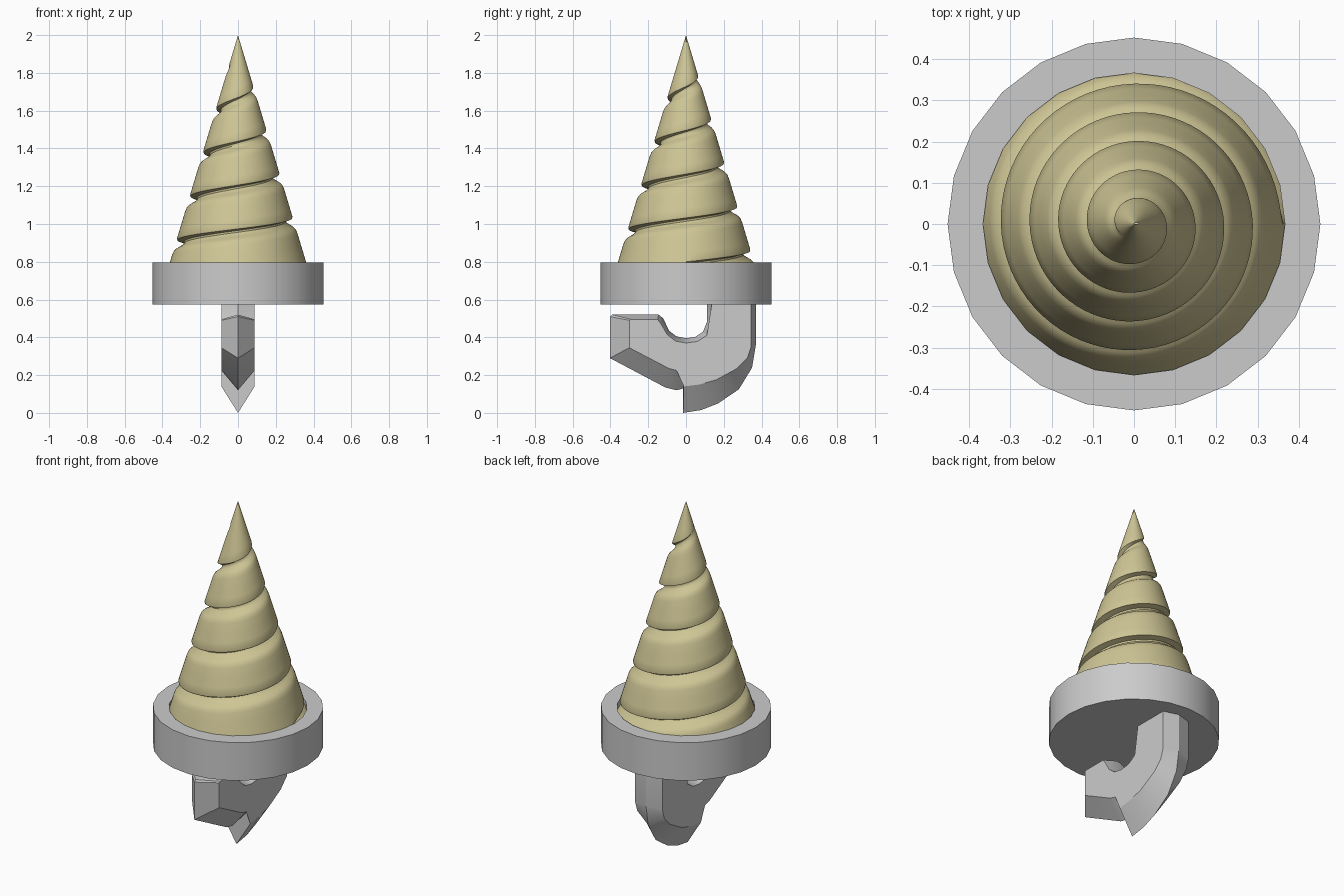
import bpy, bmesh
from math import sin, cos, pi, floor

if "Cube" in bpy.data.objects:
    bpy.data.objects.remove(bpy.data.objects["Cube"])


def finish(name, bm, angle=0.6):
    bmesh.ops.remove_doubles(bm, verts=bm.verts, dist=1e-4)
    bmesh.ops.dissolve_degenerate(bm, dist=1e-5, edges=bm.edges)
    bmesh.ops.recalc_face_normals(bm, faces=bm.faces)
    me = bpy.data.meshes.new(name)
    bm.to_mesh(me)
    bm.free()
    ob = bpy.data.objects.new(name, me)
    bpy.context.collection.objects.link(ob)
    bpy.ops.object.select_all(action='DESELECT')
    ob.select_set(True)
    bpy.context.view_layer.objects.active = ob
    bpy.ops.object.shade_smooth_by_angle(angle=angle)
    return ob


# Spiral horn: a cone swept as a helical strip, with an undercut groove per turn
N, PITCH, START, BASE, TIP = 72, 0.232, 0.80, 0.74, 2.0
# (height above the lobe's sharp lower edge, groove depth factor)
STRIP = [(0, 0.1), (0.008, 0), (0.05, 0), (0.10, 0), (0.150, 0), (0.170, 0.06), (0.182, 0.25),
         (0.193, 0.6), (0.204, 0.9), (0.214, 1), (0.224, 0.9), (PITCH, 0.1)]


def horn_point(i, off, k):
    s = i / N
    z = START + PITCH * (s - 1) + off
    turn = s if off > 0.1 else s - 1          # position along the groove
    fade = max(0, min(1, turn / 0.03, (4.65 - turn) / 0.5))
    z = max(BASE, min(TIP, z))
    cone = 0.3 * (TIP - z)
    depth = min(0.045, 0.012 + 0.16 * cone) * k * fade
    a = 2 * pi * s
    r = max(0, cone - depth)
    return (r * cos(a), r * sin(a), z)


bm = bmesh.new()
cols = [[bm.verts.new(horn_point(i, o, k)) for o, k in STRIP] for i in range(-N, 6 * N + 1)]
for a, b in zip(cols, cols[1:]):
    for j in range(len(STRIP) - 1):
        q = (a[j], b[j], b[j + 1], a[j + 1])
        if len({tuple(round(c, 5) for c in v.co) for v in q}) > 2:
            bm.faces.new(q)
horn = finish("spiral_horn", bm, 0.75)
mat = bpy.data.materials.new("horn_tan")
mat.diffuse_color = (0.62, 0.56, 0.30, 1)
mat.use_nodes = True
mat.node_tree.nodes["Principled BSDF"].inputs["Base Color"].default_value = mat.diffuse_color
horn.data.materials.append(mat)

# Collar: lathed ring with a shallow recess around the horn and a closed bottom
bm = bmesh.new()
SIDES = 24
rings = []
for r, z in [(0.452, 0.575), (0.452, 0.797), (0.366, 0.797), (0.366, 0.75)]:
    rings.append([bm.verts.new((r * cos(2 * pi * i / SIDES), r * sin(2 * pi * i / SIDES), z))
                  for i in range(SIDES)])
for lo, hi in zip(rings, rings[1:]):
    for i in range(SIDES):
        j = (i + 1) % SIDES
        bm.faces.new((lo[i], lo[j], hi[j], hi[i]))
bm.faces.new(rings[0])
bm.faces.new(rings[-1])
finish("collar", bm)

# Hook blade: (ridge y, ridge z, side y, side z) around the outline
HOOK = [
    (0.37, 0.60, 0.345, 0.60), (0.37, 0.36, 0.345, 0.35), (0.35, 0.24, 0.325, 0.29),
    (0.28, 0.125, 0.27, 0.235), (0.17, 0.05, 0.16, 0.175), (0.08, 0.015, 0.07, 0.15),
    (-0.015, 0.0, -0.012, 0.14), (-0.012, 0.13, -0.018, 0.225), (-0.05, 0.12, -0.05, 0.225),
    (-0.11, 0.135, -0.09, 0.235), (-0.403, 0.29, -0.30, 0.345), (-0.403, 0.51, -0.30, 0.49),
    (-0.39, 0.52, -0.29, 0.495), (-0.145, 0.52, -0.15, 0.495), (-0.12, 0.50, -0.135, 0.475),
    (-0.09, 0.435, -0.10, 0.415), (-0.05, 0.405, -0.055, 0.38), (0.0, 0.395, 0.0, 0.37),
    (0.05, 0.403, 0.06, 0.378), (0.09, 0.43, 0.11, 0.41), (0.11, 0.48, 0.137, 0.47),
    (0.112, 0.60, 0.14, 0.60)]
bm = bmesh.new()
ridge = [bm.verts.new((0, p[0], p[1])) for p in HOOK]
n = len(HOOK)
for sx in (-0.088, 0.088):
    side = [bm.verts.new((sx, p[2], p[3])) for p in HOOK]
    for i in range(n):
        j = (i + 1) % n
        bm.faces.new((ridge[i], ridge[j], side[j], side[i]))
    cap = bm.faces.new(side)
    bmesh.ops.triangulate(bm, faces=[cap])
finish("hook_blade", bm, 0.5)
